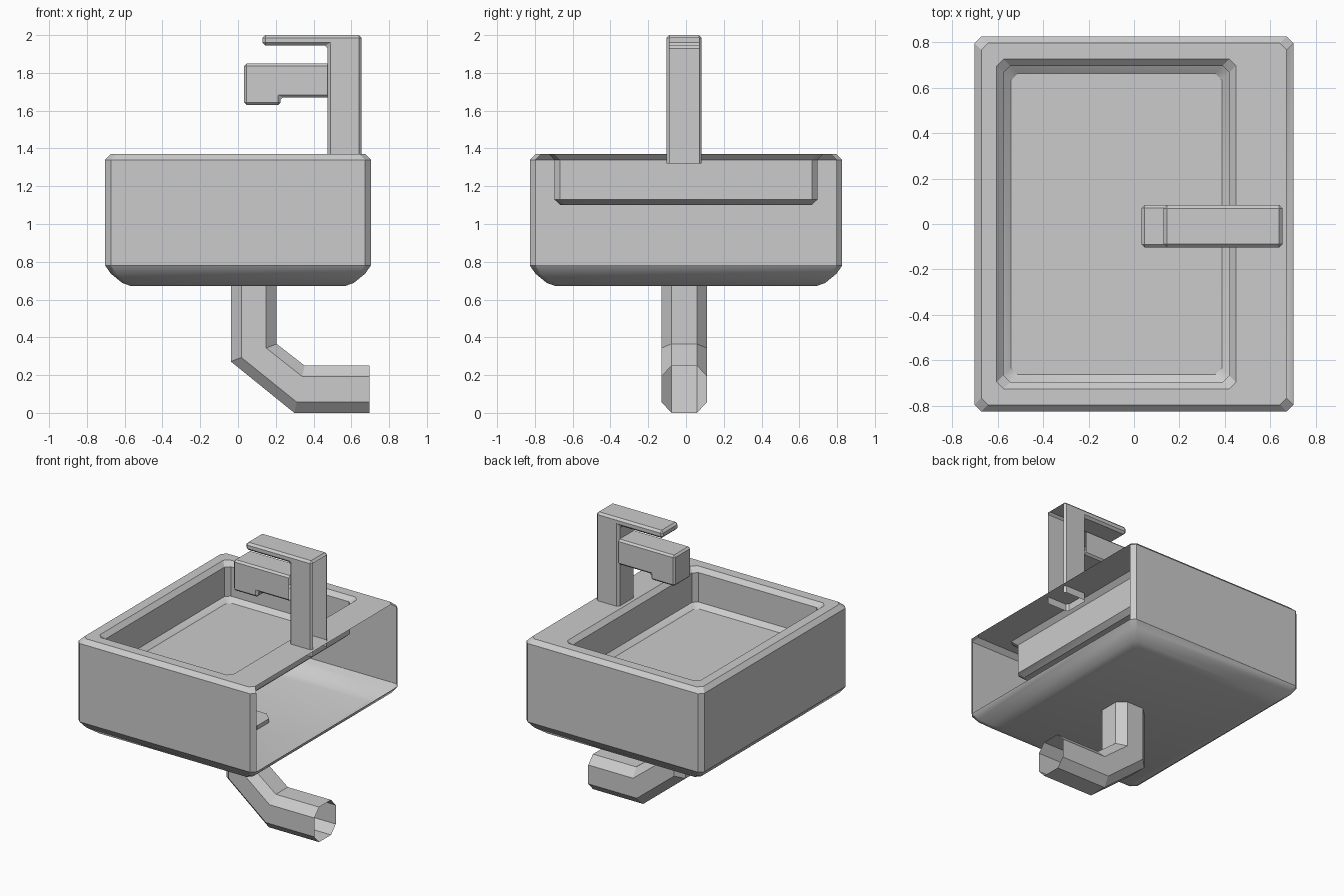
import bpy, bmesh
from mathutils import Vector

if "Cube" in bpy.data.objects:
    bpy.data.objects.remove(bpy.data.objects["Cube"])


def finish(name, bm, angle=None):
    bmesh.ops.recalc_face_normals(bm, faces=bm.faces)
    mesh = bpy.data.meshes.new(name)
    bm.to_mesh(mesh)
    bm.free()
    ob = bpy.data.objects.new(name, mesh)
    bpy.context.collection.objects.link(ob)
    if angle:
        bpy.ops.object.select_all(action='DESELECT')
        ob.select_set(True)
        bpy.context.view_layer.objects.active = ob
        bpy.ops.object.shade_smooth_by_angle(angle=angle)
    return ob


def chamfered_rect(x0, x1, y, c, z):
    """Eight-point ring; edge 1-2 is the +x side."""
    return [(x1 - c, -y, z), (x1, -y + c, z), (x1, y - c, z), (x1 - c, y, z),
            (x0 + c, y, z), (x0, y - c, z), (x0, -y + c, z), (x0 + c, -y, z)]


def loft(bm, rings, skip=(), caps=(True, True)):
    vs = [[bm.verts.new(p) for p in r] for r in rings]
    n = len(vs[0])
    for i in range(len(vs) - 1):
        for j in range(n):
            if (i, j) not in skip:
                k = (j + 1) % n
                bm.faces.new((vs[i][j], vs[i][k], vs[i + 1][k], vs[i + 1][j]))
    if caps[0]:
        bm.faces.new(vs[0])
    if caps[1]:
        bm.faces.new(vs[-1])


def slab(profile, y0, y1, bevel):
    """Extrude an x-z profile along y and chamfer all edges."""
    bm = bmesh.new()
    face = bm.faces.new([bm.verts.new((x, y0, z)) for x, z in profile])
    ext = bmesh.ops.extrude_face_region(bm, geom=[face])['geom']
    bmesh.ops.translate(bm, vec=(0, y1 - y0, 0),
                        verts=[g for g in ext if isinstance(g, bmesh.types.BMVert)])
    bmesh.ops.recalc_face_normals(bm, faces=bm.faces)
    bmesh.ops.bevel(bm, geom=bm.edges[:], offset=bevel, segments=1,
                    profile=0.5, affect='EDGES')
    return bm


def cut(bm, co, no):
    bmesh.ops.bisect_plane(bm, geom=bm.verts[:] + bm.edges[:] + bm.faces[:],
                           plane_co=co, plane_no=no, clear_outer=True)


# Basin: rounded underside, chamfered rim, sunken bowl, open at the wall side
HX, HY = 0.703, 0.827
rings = [chamfered_rect(-HX + d, HX - d, HY - d, c, z) for d, c, z in (
    (0.135, 0.03, 0.672), (0.09, 0.03, 0.688), (0.03, 0.03, 0.737),
    (0.0, 0.03, 0.78), (0.0, 0.03, 1.34), (0.03, 0.03, 1.37))]
rings += [chamfered_rect(-0.605 + d, 0.45 - d, 0.727 - d, 0.03, z) for d, z in (
    (0, 1.37), (0.03, 1.34), (0.03, 1.13), (0.063, 1.10))]
bm = bmesh.new()
loft(bm, rings, skip={(3, 1), (4, 1)})
finish("basin", bm, 0.5)

# Tap column with top lever, hollow at the wall side and underneath
bm = slab([(0.475, 1.27), (0.655, 1.27), (0.655, 2.0), (0.13, 2.0),
           (0.13, 1.945), (0.475, 1.945)], -0.103, 0.083, 0.015)
cut(bm, (0, 0, 1.32), (0, 0, -1))
wall = [f for f in bm.faces
        if f.normal.x > 0.99 and f.calc_center_median().x > 0.64]
bmesh.ops.delete(bm, geom=wall, context='FACES')
finish("tap_column", bm)

# Spout with a downturned nozzle
bm = slab([(0.033, 1.63), (0.225, 1.63), (0.225, 1.67), (0.55, 1.67),
           (0.55, 1.85), (0.033, 1.85)], -0.103, 0.083, 0.013)
cut(bm, (0.475, 0, 0), (1, 0, 0))
finish("tap_spout", bm)

# Drain pipe: octagonal sections swept through two mitred elbows
sections = (((-0.038, 0.70), (0.205, 0.70)), ((-0.038, 0.272), (0.205, 0.365)),
            ((0.298, 0.0), (0.353, 0.25)), ((0.695, 0.0), (0.695, 0.25)))
octagon = ((0, -0.077), (0.23, -0.13), (0.77, -0.13), (1, -0.077),
           (1, 0.058), (0.77, 0.111), (0.23, 0.111), (0, 0.058))
rings = []
for outer, inner in sections:
    a, b = Vector(outer), Vector(inner)
    rings.append([(a.lerp(b, t).x, y, a.lerp(b, t).y) for t, y in octagon])
bm = bmesh.new()
loft(bm, rings, caps=(True, False))
finish("drain_pipe", bm)
